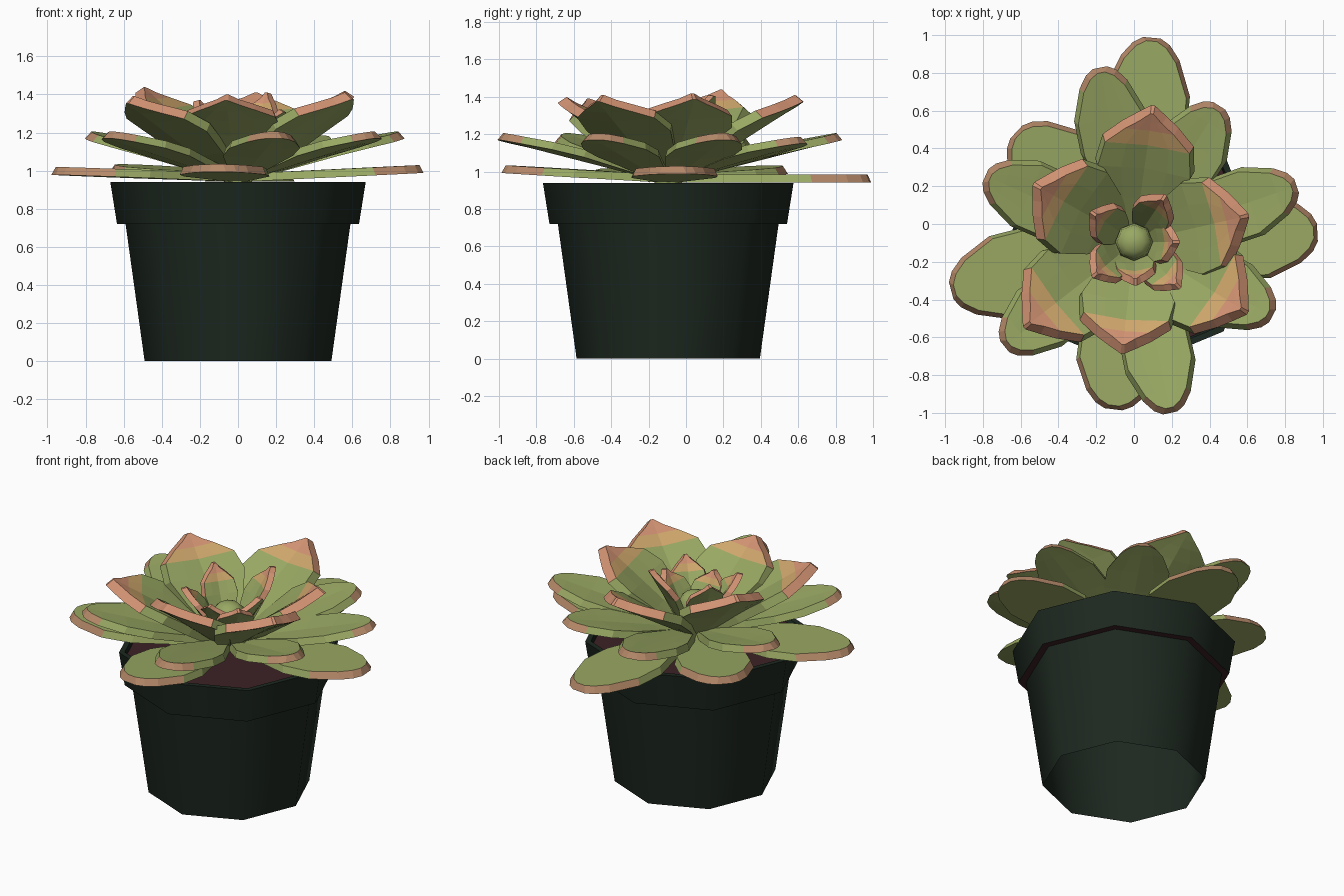
import bpy, bmesh, math
from mathutils import Vector

if "Cube" in bpy.data.objects:
    bpy.data.objects.remove(bpy.data.objects["Cube"])

CENTRE = Vector((0, -0.095, 0))


def material(name, rgb):
    lin = [((c / 255 + 0.055) / 1.055) ** 2.4 if c > 10 else c / 255 / 12.92 for c in rgb]
    m = bpy.data.materials.new(name)
    m.diffuse_color = (*lin, 1)
    m.use_nodes = True
    m.node_tree.nodes["Principled BSDF"].inputs["Base Color"].default_value = m.diffuse_color
    return m


GREEN = material("leaf_green", (153, 168, 99))
PINK = material("tip_pink", (210, 147, 115))
TAN = material("tip_tan", (207, 167, 108))
BROWN = material("edge_brown", (180, 136, 104))
POT = material("pot_dark_green", (29, 40, 32))
SOIL = material("soil_brown", (60, 33, 38))


def finish(name, bm, mats, smooth=None):
    bm.normal_update()
    me = bpy.data.meshes.new(name)
    bm.to_mesh(me)
    bm.free()
    for m in mats:
        me.materials.append(m)
    ob = bpy.data.objects.new(name, me)
    bpy.context.collection.objects.link(ob)
    if smooth:
        bpy.ops.object.select_all(action='DESELECT')
        ob.select_set(True)
        bpy.context.view_layer.objects.active = ob
        bpy.ops.object.shade_smooth_by_angle(angle=math.radians(smooth))
    return ob


def lathe(name, profile, mats, soil_bands=(), smooth=None):
    """Eight-sided turned shape, open below and capped on top."""
    bm = bmesh.new()
    rings = [[bm.verts.new(CENTRE + Vector((r * math.cos(k * math.pi / 4),
                                            r * math.sin(k * math.pi / 4), z)))
              for k in range(8)] for r, z in profile]
    for i in range(len(rings) - 1):
        for k in range(8):
            j = (k + 1) % 8
            f = bm.faces.new((rings[i][k], rings[i][j], rings[i + 1][j], rings[i + 1][k]))
            f.material_index = 1 if i in soil_bands else 0
    top = bm.faces.new(rings[-1])
    top.material_index = len(mats) - 1
    return finish(name, bm, mats, smooth)


# pot with lip, dark lip underside and soil surface
lathe("pot", [(0.49, 0), (0.59, 0.72), (0.635, 0.72), (0.67, 0.94), (0.635, 0.94), (0.625, 0.915)],
      [POT, SOIL], soil_bands=(1,), smooth=50)

# round-tipped and pointed leaf outlines: (position along leaf, share of half width)
ROUND = [(0, .22), (.3, .64), (.52, .96), (.72, .97), (.9, .66), (.97, .42), (1, .2)]
POINTED = [(0, .3), (.3, .75), (.55, 1), (.74, .92), (.86, .56), (.93, .3), (1, .04)]


def leaf(name, angle, reach, tip_z, base_z, half, thick, cup, outline, edge_from, edge, painted):
    a = math.radians(angle)
    out = Vector((math.cos(a), math.sin(a), 0))
    side = Vector((-math.sin(a), math.cos(a), 0))
    base = CENTRE + out * 0.04 + Vector((0, 0, base_z))
    along = CENTRE + out * reach + Vector((0, 0, tip_z)) - base
    normal = along.cross(side).normalized()
    inset = min(0.018, half * 0.1)
    bm = bmesh.new()
    top, bot = [], []
    for t, w in outline:
        for rows, lift, shrink in ((top, 0, inset), (bot, -thick, 0)):
            hw = max(half * w - shrink, 0.008)
            p = base + along * t - along.normalized() * shrink * t
            rows.append([bm.verts.new(p + side * s * hw
                                      + normal * (lift + cup * abs(s) * w * math.sin(math.pi * t)))
                         for s in (-1, -.5, 0, .5, 1)])
    n = len(outline)
    for i in range(n - 1):
        mid = (outline[i][0] + outline[i + 1][0]) / 2
        for k in range(4):
            f = bm.faces.new((top[i][k], top[i + 1][k], top[i + 1][k + 1], top[i][k + 1]))
            if painted:     # coloured tip on the upper face
                f.material_index = 1 if mid > .88 else 2 if mid > .79 and k in (0, 1, 2, 3) else 0
            bm.faces.new((bot[i][k], bot[i][k + 1], bot[i + 1][k + 1], bot[i + 1][k]))
        for k in (0, 4):    # leaf rim
            f = bm.faces.new((top[i][k], top[i + 1][k], bot[i + 1][k], bot[i][k]))
            f.material_index = edge if mid > edge_from else 0
    for i in (0, n - 1):    # end walls
        for k in range(4):
            f = bm.faces.new((top[i][k], top[i][k + 1], bot[i][k + 1], bot[i][k]))
            f.material_index = edge if i else 0
    bmesh.ops.recalc_face_normals(bm, faces=bm.faces)
    finish(name, bm, [GREEN, PINK, TAN, BROWN])


# rings of leaves: shared shape, then (angle, reach, tip height) of each leaf
RINGS = {
    "low_leaf": (dict(base_z=0.985, half=0.235, thick=0.042, cup=0.0, outline=ROUND,
                      edge_from=.78, edge=3, painted=False),
                 [(85, 1.085, .985), (137, .85, 1.035), (195, 1.0, 1.02),
                  (263, .89, 1.035), (3, .97, 1.03)]),
    "raised_leaf": (dict(base_z=0.99, half=0.195, thick=0.042, cup=0.015, outline=ROUND,
                         edge_from=.85, edge=3, painted=False),
                    [(101, .93, 1.21), (156, .85, 1.21), (219, .87, 1.21), (282, .915, 1.21),
                     (332, .82, 1.21), (19, .90, 1.21), (58, .84, 1.19)]),
    "inner_leaf": (dict(base_z=1.0, half=0.265, thick=0.055, cup=0.04, outline=POINTED,
                        edge_from=.75, edge=1, painted=True),
                   [(82, .70, 1.42), (13, .59, 1.43), (328, .68, 1.42), (264, .56, 1.41),
                    (218, .71, 1.40), (150, .58, 1.45)]),
    "heart_leaf": (dict(base_z=1.0, half=0.115, thick=0.035, cup=0.03, outline=POINTED,
                        edge_from=.6, edge=1, painted=True),
                   [(56, .27, 1.42), (145, .25, 1.38), (0, .21, 1.32), (315, .32, 1.33),
                    (272, .20, 1.29), (220, .26, 1.34)]),
}
for name, (shape, leaves) in RINGS.items():
    for i, (angle, reach, tip_z) in enumerate(leaves):
        leaf(f"{name}_{i + 1}", angle, reach, tip_z, **shape)

# centre bud
lathe("centre_bud", [(0.07, 0.92), (0.1, 1.12), (0.09, 1.18), (0.055, 1.21), (0.015, 1.22)], [GREEN], smooth=60)
